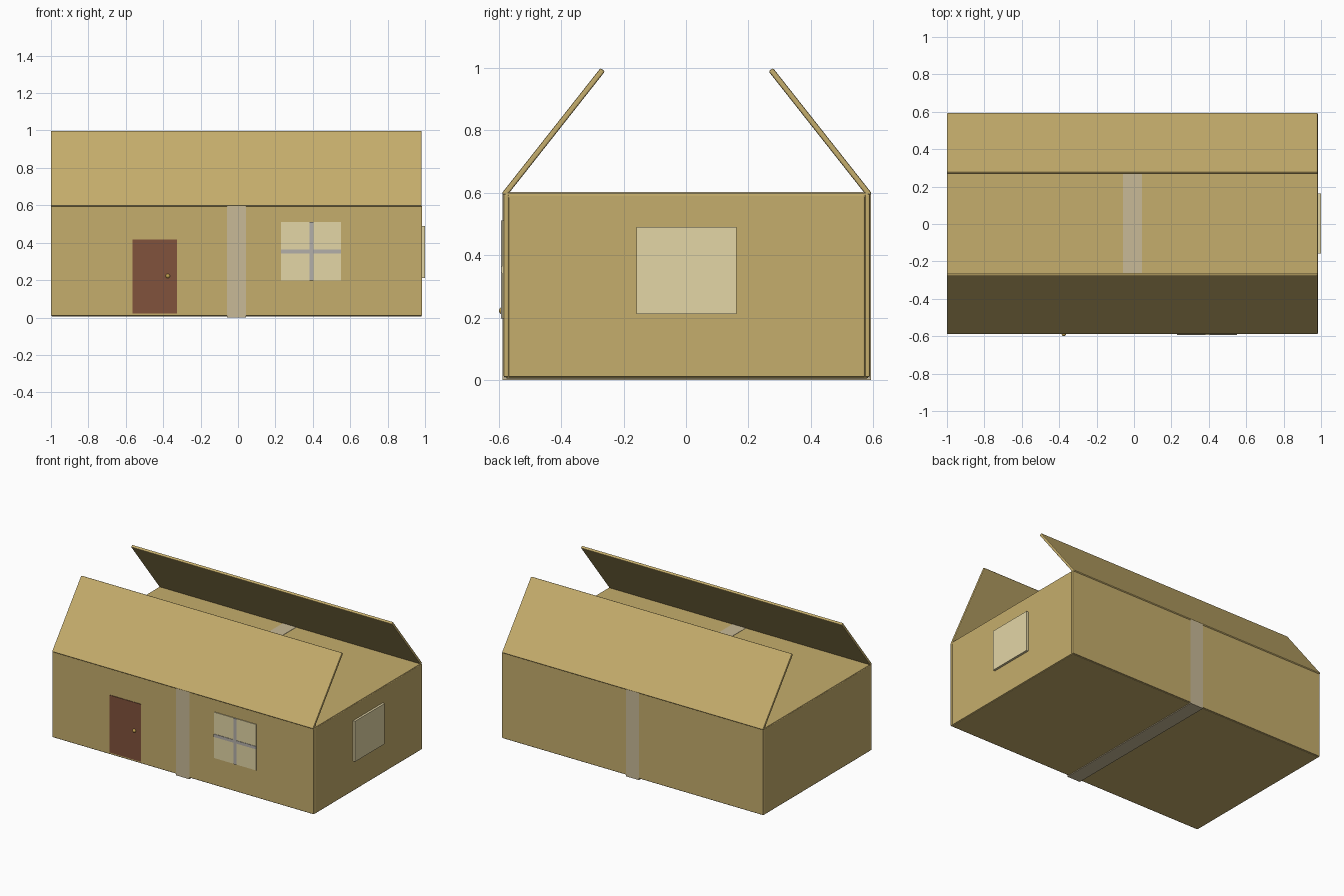
import bpy, math
from mathutils import Vector

if "Cube" in bpy.data.objects:
    bpy.data.objects.remove(bpy.data.objects["Cube"])


def material(name, rgb):
    m = bpy.data.materials.new(name)
    m.diffuse_color = (*rgb, 1)
    m.use_nodes = True
    m.node_tree.nodes["Principled BSDF"].inputs["Base Color"].default_value = m.diffuse_color
    return m


CARD = material("cardboard", (0.56, 0.42, 0.15))
TAPE = material("tape", (0.58, 0.49, 0.31))
PANE = material("pane", (0.77, 0.67, 0.38))
BAR = material("window_bar", (0.45, 0.43, 0.40))
DOOR = material("door_brown", (0.22, 0.085, 0.045))
BRASS = material("brass", (0.55, 0.36, 0.08))


def slab(name, x, y, z, mat, bevel=0.0):
    """Box spanning the given (min, max) ranges, with optional chamfer."""
    bpy.ops.mesh.primitive_cube_add(size=1, location=[sum(r) / 2 for r in (x, y, z)])
    o = bpy.context.object
    o.name = name
    o.scale = [r[1] - r[0] for r in (x, y, z)]
    bpy.ops.object.transform_apply(location=False, rotation=False, scale=True)
    o.data.materials.append(mat)
    if bevel:
        b = o.modifiers.new("bevel", "BEVEL")
        b.width, b.segments = bevel, 2
    return o


# Box dimensions
X0, X1 = -1.0, 0.985
Y0, Y1 = -0.585, 0.59
Z0, Z1 = 0.005, 0.600
T, BV = 0.016, 0.004

# Cardboard panels
slab("front_wall", (X0, X1), (Y0, Y0 + T), (Z0 + 0.004, Z1 - 0.004), CARD, BV)
slab("back_wall", (X0, X1), (Y1 - T, Y1), (Z0 + 0.004, Z1 - 0.004), CARD, BV)
slab("left_wall", (X0, X0 + T), (Y0 + T, Y1 - T), (Z0 + 0.004, Z1 - 0.004), CARD, BV)
slab("right_wall", (X1 - T, X1), (Y0 + T, Y1 - T), (Z0 + 0.004, Z1 - 0.004), CARD, BV)
slab("floor_panel", (X0 + 0.004, X1 - 0.004), (Y0 + 0.006, Y1 - 0.006), (Z0, Z0 + T), CARD, BV)
slab("top_panel", (X0 + 0.002, X1 - 0.002), (Y0 + 0.004, Y1 - 0.004), (Z1 - T, Z1), CARD, BV)

# Raised flaps forming the open roof
YC = (Y0 + Y1) / 2
for side, name in ((-1, "front_flap"), (1, "back_flap")):
    a = Vector((0, YC + side * 0.5865, 0.593))
    b = Vector((0, YC + side * 0.2695, 0.995))
    d = b - a
    flap = slab(name, (X0, X1 - 0.003), (-d.length / 2, d.length / 2), (-0.009, 0.009), CARD, 0.005)
    flap.location = Vector(((X0 + X1 - 0.003) / 2, 0, 0)) + (a + b) / 2
    flap.rotation_euler.x = math.atan2(d.z, d.y)

# Packing tape wrapped around the middle
TX, E = (-0.058, 0.042), 0.003
ty, tz = (Y0 - E, Y1 + E), (0.0, Z1 + 0.002)
slab("tape_front", TX, (ty[0], Y0 + 0.002), tz, TAPE)
slab("tape_back", TX, (Y1 - 0.002, ty[1]), tz, TAPE)
slab("tape_bottom", TX, ty, (0.0, Z0 + 0.002), TAPE)
slab("tape_top", TX, ty, (Z1 - 0.002, tz[1]), TAPE)

# Door and knob
slab("door", (-0.565, -0.325), (Y0 - 0.004, Y0 + 0.004), (0.022, 0.416), DOOR)
bpy.ops.mesh.primitive_uv_sphere_add(segments=20, ring_count=12, radius=0.012,
                                     location=(-0.375, Y0 - 0.003, 0.222))
knob = bpy.context.object
knob.name = "door_knob"
knob.data.materials.append(BRASS)
bpy.ops.object.shade_smooth_by_angle()

# Front window with crossbars
slab("front_window", (0.23, 0.55), (Y0 - 0.005, Y0 + 0.004), (0.197, 0.512), PANE)
slab("window_bar_vertical", (0.382, 0.403), (Y0 - 0.009, Y0), (0.197, 0.512), BAR)
slab("window_bar_horizontal", (0.23, 0.55), (Y0 - 0.008, Y0), (0.343, 0.363), BAR)

# Side window
slab("side_window", (X1 - 0.004, 1.0), (-0.158, 0.162), (0.212, 0.490), PANE)
